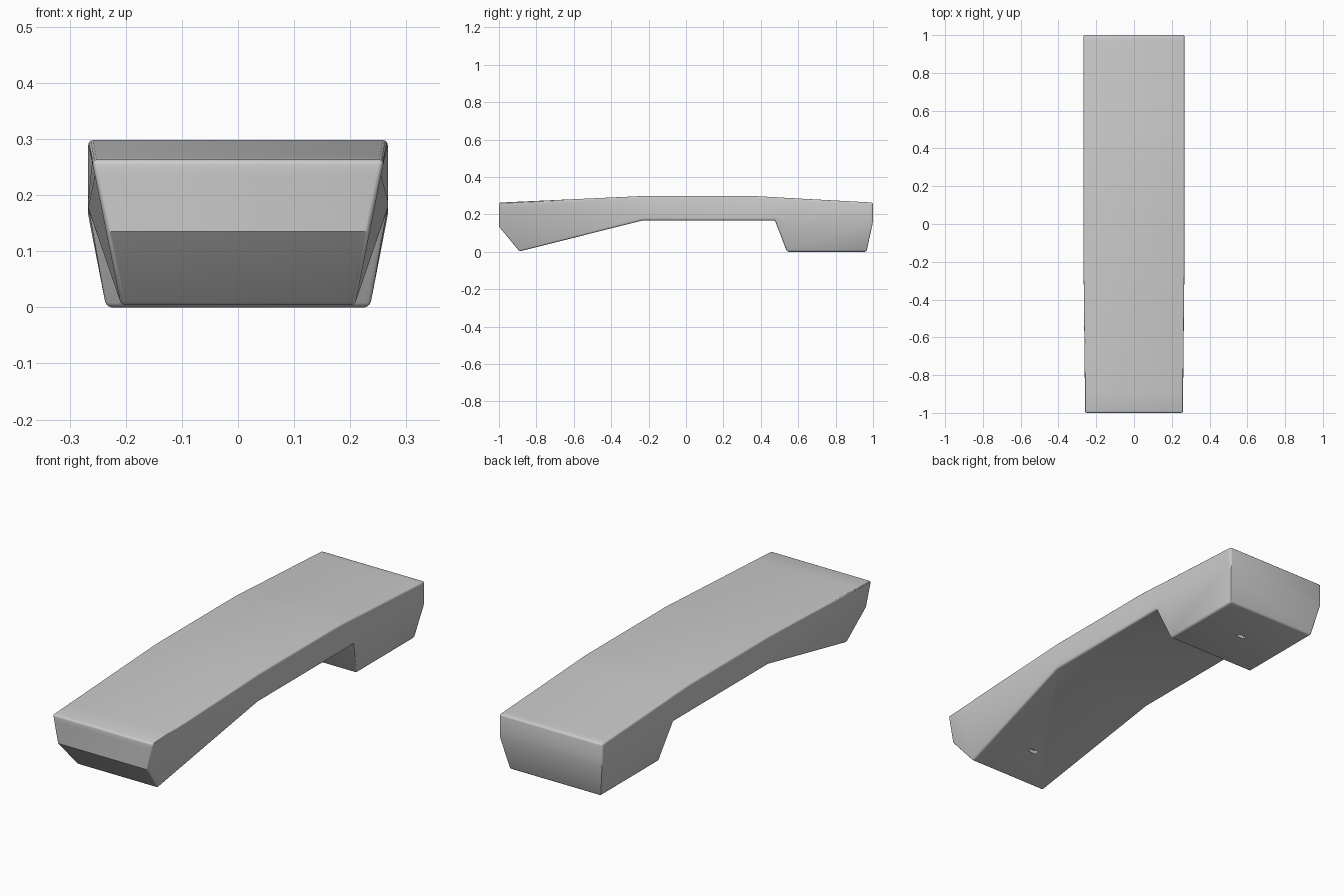
import bpy, bmesh, math
from mathutils import Matrix

if "Cube" in bpy.data.objects:
    bpy.data.objects.remove(bpy.data.objects["Cube"])

HALF_W = 0.267   # widest half width
TAPER = 0.2      # sideways lean of the lower flanks

grey = bpy.data.materials.new("plain grey")
grey.diffuse_color = (0.6, 0.6, 0.6, 1)
grey.use_nodes = True
grey.node_tree.nodes["Principled BSDF"].inputs["Base Color"].default_value = grey.diffuse_color

# Cross-sections along the body: y, underside z, flank knee z, top z, base half width
stations = [
    (-1.00, 0.135, 0.235, 0.263, 0.208),
    (-0.89, 0.002, 0.235, 0.268, 0.208),
    (-0.23, 0.168, 0.190, 0.298, 0.235),
    (0.36, 0.168, 0.190, 0.298, 0.235),
    (0.475, 0.168, 0.190, 0.292, 0.235),
    (0.54, 0.000, 0.165, 0.288, 0.235),
    (0.965, 0.000, 0.165, 0.265, 0.235),
    (1.00, 0.160, 0.185, 0.263, 0.235),
]


def half_width(z, base):
    return min(HALF_W, base + TAPER * z)


# Handset body lofted through the cross-sections
bm = bmesh.new()
rings = []
for y, low, knee, top, base in stations:
    right = [(half_width(z, base), y, z) for z in (low, knee, top)]
    left = [(-x, yy, z) for x, yy, z in reversed(right)]
    rings.append([bm.verts.new(p) for p in right + left])
for a, b in zip(rings, rings[1:]):
    for i in range(6):
        j = (i + 1) % 6
        bm.faces.new((a[i], a[j], b[j], b[i]))
bm.faces.new(rings[0])
bm.faces.new(rings[-1])
bmesh.ops.recalc_face_normals(bm, faces=bm.faces)
mesh = bpy.data.meshes.new("handset_body")
bm.to_mesh(mesh)
bm.free()
mesh.materials.append(grey)
body = bpy.data.objects.new("handset_body", mesh)
bpy.context.collection.objects.link(body)

# Softened outer edges
bevel = body.modifiers.new("soft_edges", 'BEVEL')
bevel.width = 0.009
bevel.segments = 3
bevel.limit_method = 'ANGLE'
bevel.angle_limit = math.radians(45)


# Small slots in the underside of both ends
def slot_cutter(name, y, z, tilt):
    cut = bmesh.new()
    bmesh.ops.create_cube(cut, size=1, matrix=Matrix.Diagonal((0.044, 0.02, 0.04, 1)))
    upright = [e for e in cut.edges
               if abs(e.verts[0].co.z - e.verts[1].co.z) > 0.01]
    bmesh.ops.bevel(cut, geom=upright, offset=0.006, segments=2,
                    affect='EDGES', profile=0.5)
    data = bpy.data.meshes.new(name)
    cut.to_mesh(data)
    cut.free()
    data.materials.append(grey)
    cutter = bpy.data.objects.new(name, data)
    cutter.location = (0, y, z)
    cutter.rotation_euler.x = tilt
    cutter.hide_render = True
    cutter.display_type = 'WIRE'
    bpy.context.collection.objects.link(cutter)
    mod = body.modifiers.new(name, 'BOOLEAN')
    mod.operation = 'DIFFERENCE'
    mod.solver = 'EXACT'
    mod.object = cutter
    return cutter


cutters = [slot_cutter("front_slot_cutter", -0.71, 0.047, math.atan2(0.166, 0.66)),
           slot_cutter("back_slot_cutter", 0.755, 0.0, 0)]

# Apply the modifiers, drop the cutters, then smooth
bpy.context.view_layer.objects.active = body
body.select_set(True)
for mod in list(body.modifiers):
    bpy.ops.object.modifier_apply(modifier=mod.name)
for cutter in cutters:
    bpy.data.objects.remove(cutter)
bpy.ops.object.shade_smooth_by_angle(angle=math.radians(32))
